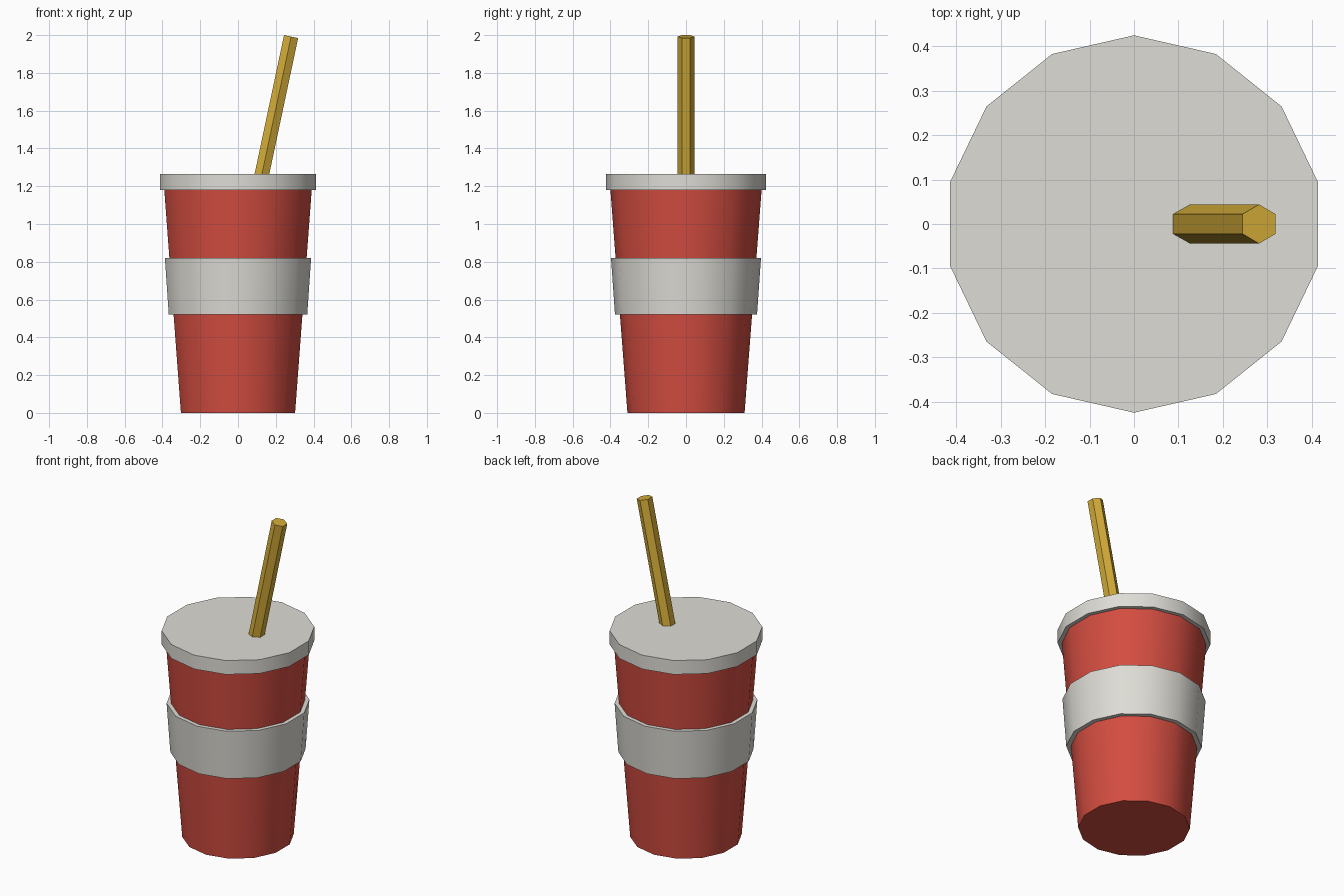
import bpy, bmesh, math
from mathutils import Matrix, Vector

cube = bpy.data.objects.get("Cube")
if cube:
    bpy.data.objects.remove(cube, do_unlink=True)


def material(name, colour):
    mat = bpy.data.materials.new(name)
    mat.use_nodes = True
    mat.diffuse_color = (*colour, 1)
    bsdf = mat.node_tree.nodes["Principled BSDF"]
    bsdf.inputs["Base Color"].default_value = (*colour, 1)
    bsdf.inputs["Roughness"].default_value = 0.8
    return mat


def tapered(name, mat, sides, r_low, r_high, low, high):
    """Closed tapered prism between two points, with one corner facing +y."""
    low, high = Vector(low), Vector(high)
    axis = high - low
    tilt = Matrix.Rotation(math.atan2(axis.x, axis.z), 4, "Y")
    bm = bmesh.new()
    bmesh.ops.create_cone(bm, cap_ends=True, segments=sides, radius1=r_low,
                          radius2=r_high, depth=axis.length,
                          matrix=Matrix.Translation((low + high) / 2) @ tilt)
    # Put a corner on +y whatever the primitive's start angle
    mesh = bpy.data.meshes.new(name)
    bm.to_mesh(mesh)
    bm.free()
    mesh.materials.append(mat)
    obj = bpy.data.objects.new(name, mesh)
    bpy.context.collection.objects.link(obj)
    bpy.ops.object.select_all(action="DESELECT")
    obj.select_set(True)
    bpy.context.view_layer.objects.active = obj
    bpy.ops.object.shade_smooth_by_angle(angle=math.radians(30))
    return obj


red = material("cup red", (0.65, 0.074, 0.052))
grey = material("warm light grey", (0.73, 0.715, 0.665))
yellow = material("straw yellow", (0.65, 0.41, 0.04))

# Cup body, sleeve band and lid
tapered("cup_body", red, 14, 0.31, 0.401, (0, 0, 0), (0, 0, 1.19))
tapered("sleeve_band", grey, 14, 0.376, 0.397, (0, 0, 0.52), (0, 0, 0.82))
tapered("lid", grey, 14, 0.424, 0.424, (0, 0, 1.18), (0, 0, 1.265))

# Leaning six-sided straw
tapered("straw", yellow, 6, 0.044, 0.044, (0.113, 0, 1.2), (0.281, 0, 1.992))
